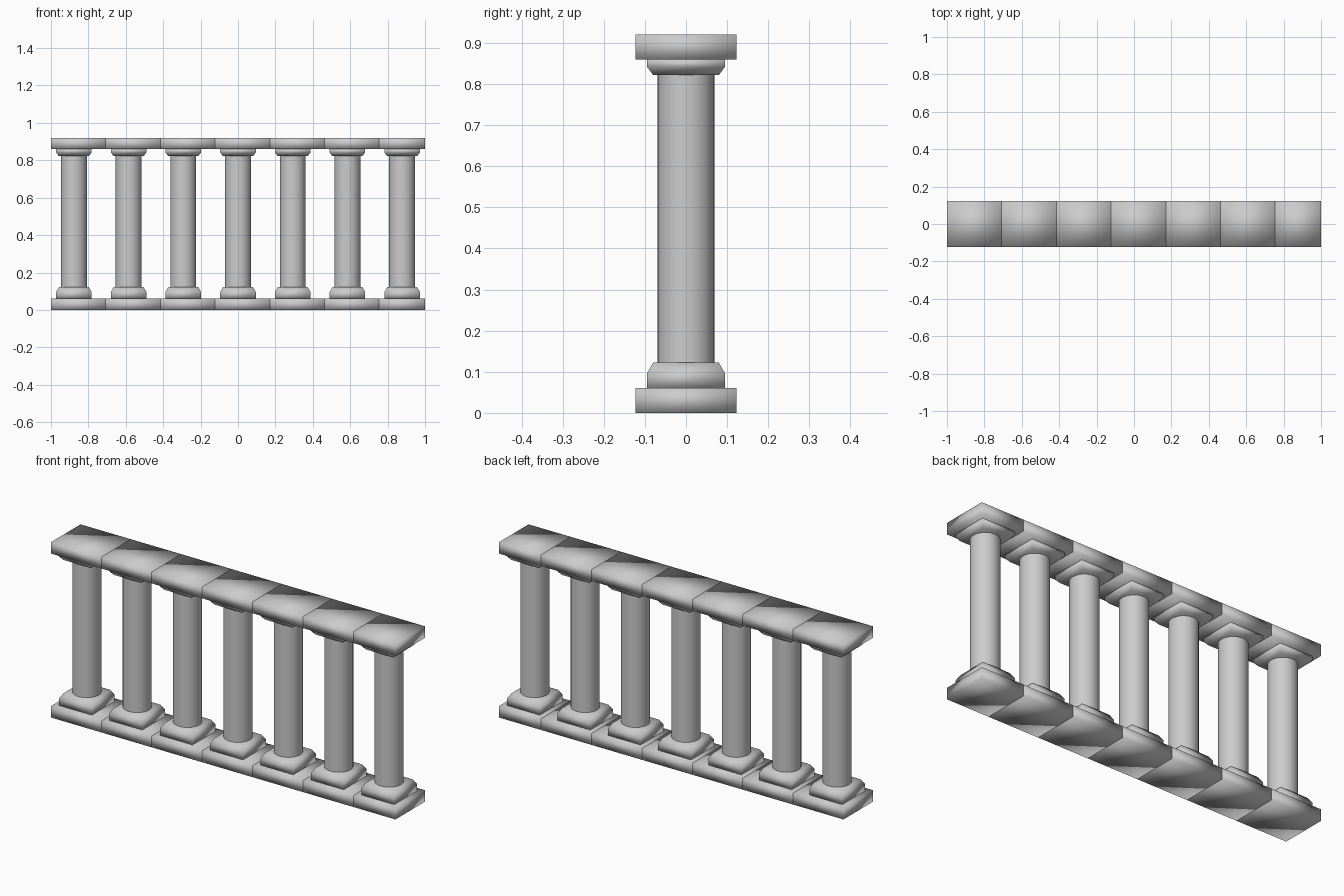
import bpy, bmesh

cube = bpy.data.objects.get("Cube")
if cube:
    bpy.data.objects.remove(cube, do_unlink=True)

stone = bpy.data.materials.new("grey_stone")
stone.use_nodes = True
colour = (0.6, 0.6, 0.6, 1)
stone.diffuse_color = colour
stone.node_tree.nodes["Principled BSDF"].inputs["Base Color"].default_value = colour

COUNT = 7
HALF = 0.1225                        # half depth of the slabs
STEP = (2 - 2 * HALF) / (COUNT - 1)  # spacing of the columns


def add_object(name, bm):
    bmesh.ops.recalc_face_normals(bm, faces=bm.faces)
    for f in bm.faces:
        f.smooth = True
    mesh = bpy.data.meshes.new(name)
    bm.to_mesh(mesh)
    bm.free()
    mesh.materials.append(stone)
    obj = bpy.data.objects.new(name, mesh)
    bpy.context.collection.objects.link(obj)


def block(name, rings):
    """Stack of rectangles (x0, x1, half depth, z), softly shaded."""
    bm = bmesh.new()
    loops = [[bm.verts.new(p) for p in
              ((x0, -d, z), (x1, -d, z), (x1, d, z), (x0, d, z))]
             for x0, x1, d, z in rings]
    for low, high in zip(loops, loops[1:]):
        for i in range(4):
            j = (i + 1) % 4
            bm.faces.new((low[i], low[j], high[j], high[i]))
    bm.faces.new(loops[0])
    bm.faces.new(loops[-1])
    add_object(name, bm)


def moulding(name, x, profile):
    block(name, [(x - r, x + r, r, z) for r, z in profile])


def shaft(name, x, radius, z0, z1):
    bm = bmesh.new()
    bmesh.ops.create_cone(bm, cap_ends=False, segments=32, radius1=radius,
                          radius2=radius, depth=z1 - z0)
    bmesh.ops.translate(bm, verts=bm.verts, vec=(x, 0, (z0 + z1) / 2))
    add_object(name, bm)


for i in range(COUNT):
    x = -1 + HALF + i * STEP
    left = x - HALF
    right = left + STEP if i < COUNT - 1 else 1
    # plinth and top slab run on to the next column
    block(f"plinth_{i}", [(left, right, HALF, 0), (left, right, HALF, 0.06)])
    block(f"top_slab_{i}", [(left, right, HALF, 0.86), (left, right, HALF, 0.92)])
    # chamfered square mouldings at both ends of the round shaft
    moulding(f"column_base_{i}", x, [(0.095, 0.06), (0.095, 0.096), (0.08, 0.122)])
    moulding(f"capital_{i}", x, [(0.08, 0.822), (0.095, 0.842), (0.095, 0.86)])
    shaft(f"column_shaft_{i}", x, 0.069, 0.122, 0.822)
